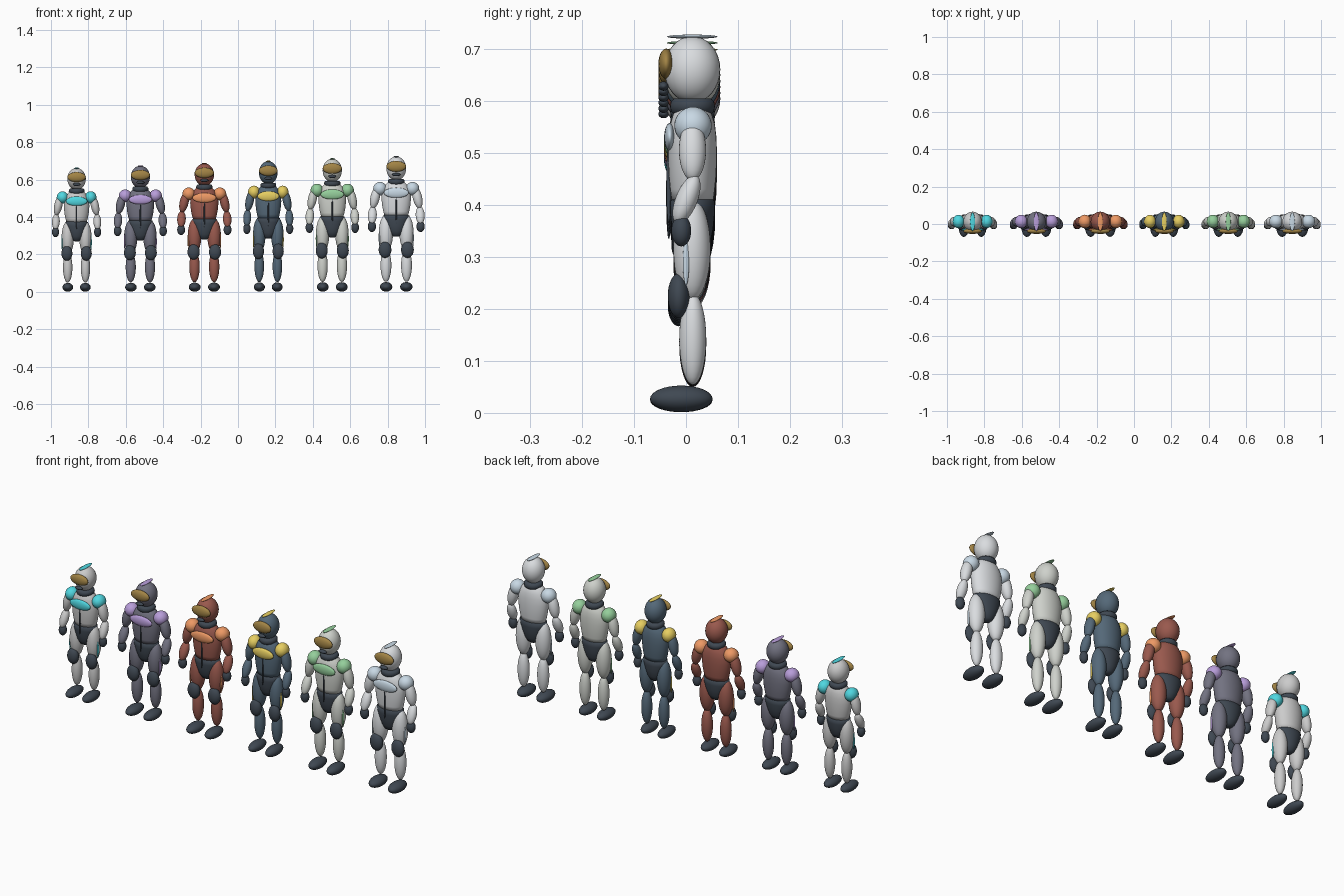
import bpy, bmesh, math
from mathutils import Matrix, Vector, Euler

if "Cube" in bpy.data.objects:
    bpy.data.objects.remove(bpy.data.objects["Cube"])


def material(name, rgb):
    m = bpy.data.materials.new(name)
    m.diffuse_color = (*rgb, 1)
    m.use_nodes = True
    m.node_tree.nodes["Principled BSDF"].inputs["Base Color"].default_value = m.diffuse_color
    return m


DARK = material("dark_rubber", (0.05, 0.065, 0.085))
GOLD = material("visor_gold", (0.36, 0.23, 0.06))


def finish(bm, name, mat):
    bmesh.ops.recalc_face_normals(bm, faces=bm.faces)
    for f in bm.faces:
        f.smooth = True
    me = bpy.data.meshes.new(name)
    bm.to_mesh(me)
    bm.free()
    me.materials.append(mat)
    ob = bpy.data.objects.new(name, me)
    bpy.context.collection.objects.link(ob)
    return ob


def blob(name, frame, loc, half, mat, rot=(0, 0, 0)):
    """Ellipsoid with given centre and half sizes inside a figure frame."""
    bm = bmesh.new()
    bmesh.ops.create_uvsphere(bm, u_segments=28, v_segments=16, radius=1)
    m = Matrix.LocRotScale(Vector(loc), Euler(rot), Vector(half))
    bmesh.ops.transform(bm, matrix=frame @ m, verts=bm.verts)
    return finish(bm, name, mat)


def lathe(name, frame, y, profile, mat, n=32):
    """Stack of elliptical rings (z, half x, half y), capped at both ends."""
    bm = bmesh.new()
    rings = []
    for z, rx, ry in profile:
        rings.append([bm.verts.new((rx * math.cos(2 * math.pi * i / n),
                                    y + ry * math.sin(2 * math.pi * i / n), z))
                      for i in range(n)])
    for a, b in zip(rings, rings[1:]):
        for i in range(n):
            j = (i + 1) % n
            bm.faces.new((a[i], a[j], b[j], b[i]))
    bm.faces.new(rings[0])
    bm.faces.new(rings[-1])
    bmesh.ops.transform(bm, matrix=frame, verts=bm.verts)
    return finish(bm, name, mat)


def figure(x, kx, height, body_rgb, accent_rgb, tag):
    body = material("suit_" + tag, body_rgb)
    acc = material("accent_" + tag, accent_rgb)
    kz = height / 0.727
    F = Matrix.Translation((x, 0, 0)) @ Matrix.Diagonal((kx, 1, kz, 1))
    H = Matrix.Translation((x, 0, 0)) @ Matrix.Diagonal(((1 + kx) / 2, 1, kz, 1))

    def part(name, *a, frame=F, **k):
        return blob(f"{name}_{tag}", frame, *a, **k)

    # torso and pelvis
    torso = [(0.405, 0.062, 0.040), (0.43, 0.069, 0.043), (0.46, 0.075, 0.046),
             (0.50, 0.079, 0.047), (0.53, 0.077, 0.046), (0.555, 0.069, 0.043),
             (0.575, 0.056, 0.037), (0.59, 0.040, 0.028), (0.60, 0.015, 0.012)]
    lathe("torso_" + tag, F, 0.0125, torso, body)
    pelvis = [(0.295, 0.012, 0.012), (0.303, 0.030, 0.024), (0.325, 0.046, 0.034),
              (0.355, 0.059, 0.040), (0.385, 0.067, 0.043), (0.408, 0.070, 0.043),
              (0.412, 0.060, 0.038)]
    lathe("pelvis_" + tag, F, 0.0125, pelvis, DARK)
    collar = [(0.573, 0.034, 0.034), (0.579, 0.042, 0.041), (0.588, 0.045, 0.043),
              (0.597, 0.044, 0.042), (0.604, 0.038, 0.036)]
    lathe("neck_ring_" + tag, H, 0.0125, collar, DARK)
    part("chest_plate", (0, -0.031, 0.530), (0.067, 0.011, 0.027), acc)
    part("chest_seam", (0, -0.033, 0.440), (0.004, 0.005, 0.075), DARK)

    # head
    part("head", (0, 0.012, 0.660), (0.053, 0.054, 0.064), body, frame=H)
    part("visor", (0, -0.038, 0.671), (0.053, 0.015, 0.029), GOLD, frame=H)
    part("breather", (0, -0.043, 0.628), (0.022, 0.010, 0.009), DARK, frame=H)
    part("crest", (0, 0.012, 0.723), (0.014, 0.049, 0.004), acc, frame=H)

    # limbs, mirrored left and right
    for s, side in ((-1, "left"), (1, "right")):
        def limb(name, loc, half, mat, rot=(0, 0, 0)):
            part(f"{side}_{name}", (s * loc[0], loc[1], loc[2]), half, mat,
                 rot=(rot[0], s * rot[1], 0))
        limb("shoulder", (0.087, 0.0135, 0.552), (0.036, 0.036, 0.036), acc)
        limb("upper_arm", (0.113, 0.0125, 0.505), (0.025, 0.026, 0.060), body, (0, -0.22, 0))
        limb("forearm", (0.128, 0.001, 0.410), (0.024, 0.021, 0.050), body, (-0.38, -0.05, 0))
        limb("hand", (0.130, -0.009, 0.350), (0.022, 0.019, 0.030), DARK)
        limb("thigh", (0.055, 0.0115, 0.315), (0.038, 0.036, 0.098), body)
        limb("thigh_stripe", (0.090, 0.0, 0.290), (0.004, 0.006, 0.045), acc)
        limb("knee_pad", (0.060, -0.014, 0.225), (0.034, 0.021, 0.043), DARK)
        limb("shin", (0.055, 0.0130, 0.142), (0.029, 0.026, 0.088), body)
        limb("boot", (0.054, -0.009, 0.027), (0.033, 0.060, 0.0255), DARK)


# x, width factor, height, suit colour, accent colour
ROW = [
    (-0.863, 0.865, 0.665, (0.62, 0.64, 0.65), (0.08, 0.68, 0.75)),
    (-0.522, 0.935, 0.677, (0.17, 0.17, 0.22), (0.48, 0.34, 0.70)),
    (-0.180, 0.955, 0.690, (0.32, 0.10, 0.075), (0.85, 0.32, 0.13)),
    (0.162, 0.880, 0.702, (0.09, 0.14, 0.19), (0.80, 0.62, 0.12)),
    (0.504, 0.940, 0.715, (0.62, 0.64, 0.60), (0.30, 0.62, 0.33)),
    (0.846, 1.000, 0.727, (0.70, 0.72, 0.74), (0.58, 0.69, 0.78)),
]
for i, (x, kx, h, b, a) in enumerate(ROW):
    figure(x, kx, h, b, a, f"{i + 1}")
